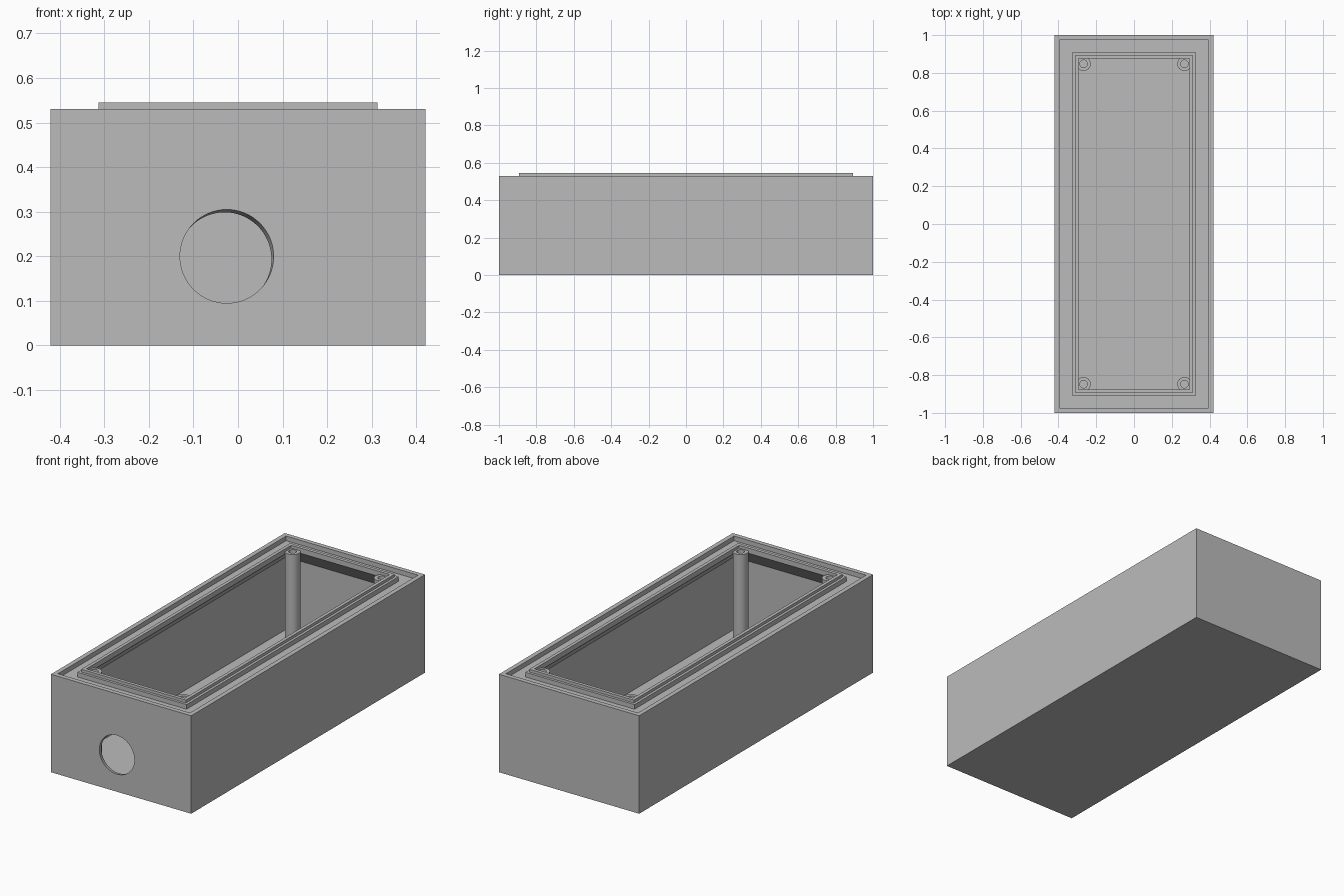
import bpy, bmesh, math
from mathutils import Matrix, Vector

old = bpy.data.objects.get("Cube")
if old:
    bpy.data.objects.remove(old, do_unlink=True)

HALF_X, HALF_Y = 0.42, 1.0
WALL, FLOOR = 0.025, 0.025
RIM_Z, DECK_Z, LIP_Z = 0.53, 0.505, 0.545

grey = bpy.data.materials.new("plain_grey")
grey.use_nodes = True
colour = (0.5, 0.5, 0.5, 1)
grey.diffuse_color = colour
grey.node_tree.nodes["Principled BSDF"].inputs["Base Color"].default_value = colour


def make_object(name, bm):
    bmesh.ops.recalc_face_normals(bm, faces=bm.faces[:])
    mesh = bpy.data.meshes.new(name)
    bm.to_mesh(mesh)
    bm.free()
    mesh.materials.append(grey)
    obj = bpy.data.objects.new(name, mesh)
    bpy.context.collection.objects.link(obj)
    return obj


def skin(name, rings):
    """Bridge equal-sized closed rings in order and cap both ends."""
    bm = bmesh.new()
    loops = [[bm.verts.new(p) for p in ring] for ring in rings]
    for a, b in zip(loops, loops[1:]):
        for i in range(len(a)):
            j = (i + 1) % len(a)
            bm.faces.new((a[i], a[j], b[j], b[i]))
    bm.faces.new(loops[0])
    bm.faces.new(loops[-1])
    return make_object(name, bm)


def rectangle(inset, z):
    x, y = HALF_X - inset, HALF_Y - inset
    return [(-x, -y, z), (x, -y, z), (x, y, z), (-x, y, z)]


def circle(cx, cy, r, z, n=40):
    return [(cx + r * math.cos(math.tau * i / n),
             cy + r * math.sin(math.tau * i / n), z) for i in range(n)]


# Case wall section: outside, rim, sunken deck, stepped lip, sloped underside, inside
section = [
    (0, 0), (0, RIM_Z), (WALL, RIM_Z), (WALL, DECK_Z),
    (0.093, DECK_Z), (0.093, RIM_Z), (0.107, RIM_Z), (0.107, LIP_Z),
    (0.125, LIP_Z), (0.125, 0.517), (WALL, 0.417), (WALL, FLOOR),
]
case = skin("case", [rectangle(d, z) for d, z in section])

# Slightly slanted round opening through the front wall
bm = bmesh.new()
bmesh.ops.create_cone(bm, cap_ends=True, segments=64, radius1=0.105,
                      radius2=0.105, depth=0.2,
                      matrix=Matrix.Rotation(math.pi / 2, 4, 'X'))
for v in bm.verts:
    v.co += Vector((-0.2 * v.co.y, 0, -0.25 * v.co.y))
    v.co += Vector((-0.025, -HALF_Y, 0.2))
cutter = make_object("opening_cutter", bm)
cutter.hide_render = True
cut = case.modifiers.new("front_opening", 'BOOLEAN')
cut.operation = 'DIFFERENCE'
cut.solver = 'EXACT'
cut.object = cutter
bpy.context.view_layer.objects.active = case
bpy.ops.object.modifier_apply(modifier=cut.name)
bpy.data.objects.remove(cutter, do_unlink=True)

# Corner screw posts with blind holes
posts = []
for side, sx in (("right", -1), ("left", 1)):
    for end, sy in (("front", -1), ("back", 1)):
        profile = [(0.038, 0.01), (0.038, RIM_Z), (0.02, RIM_Z), (0.02, 0.3)]
        posts.append(skin(f"{end}_{side}_screw_post",
                          [circle(sx * 0.267, sy * 0.848, r, z) for r, z in profile]))

# Smooth round surfaces, crisp corners
bpy.ops.object.select_all(action='DESELECT')
for obj in [case] + posts:
    obj.select_set(True)
bpy.context.view_layer.objects.active = case
bpy.ops.object.shade_smooth_by_angle(angle=math.radians(30))
